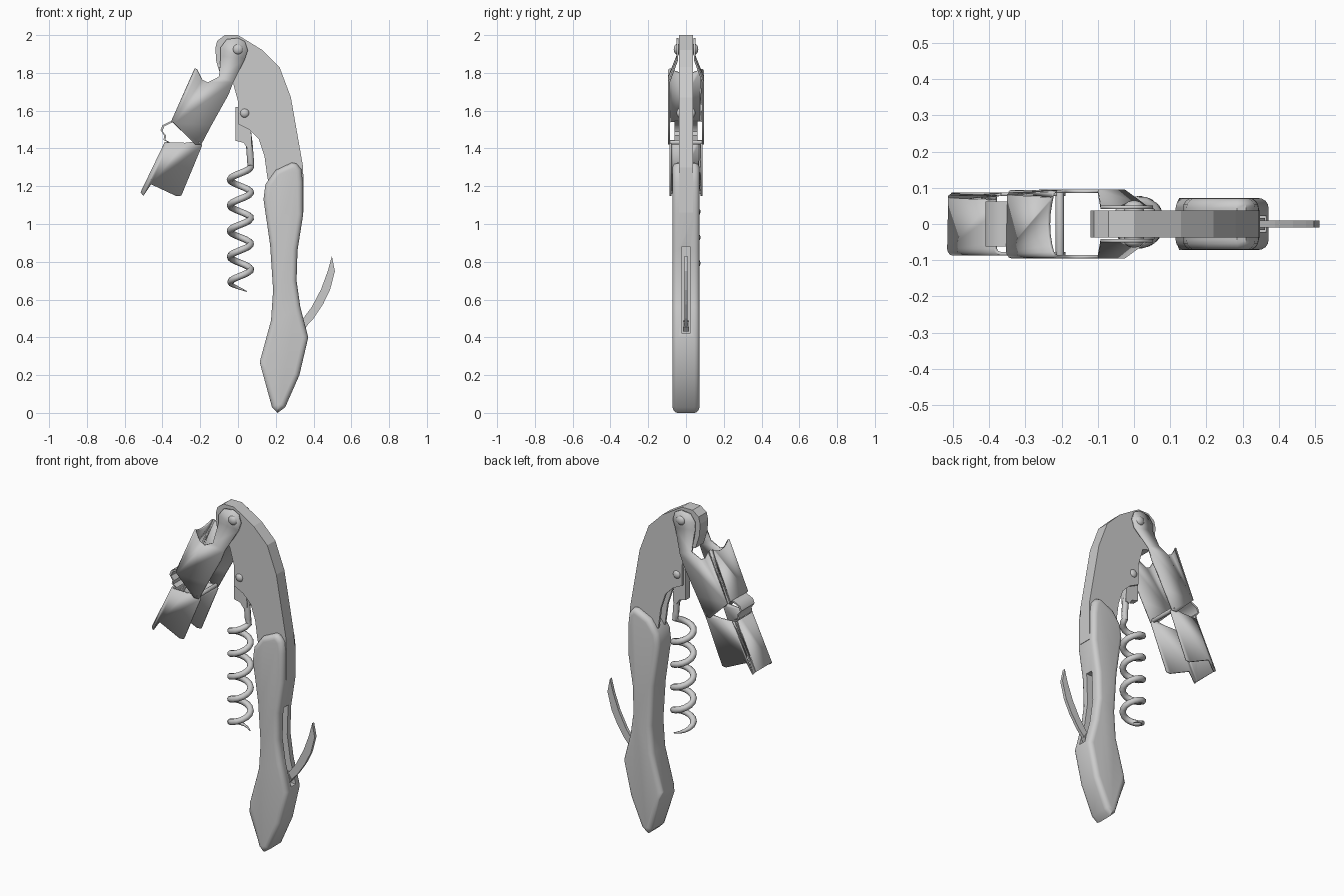
import bpy, bmesh
from math import sin, cos, pi, radians
from mathutils import Vector

if "Cube" in bpy.data.objects:
    bpy.data.objects.remove(bpy.data.objects["Cube"])


def finish(name, bm, smooth=None):
    bmesh.ops.recalc_face_normals(bm, faces=bm.faces[:])
    me = bpy.data.meshes.new(name)
    bm.to_mesh(me)
    bm.free()
    ob = bpy.data.objects.new(name, me)
    bpy.context.collection.objects.link(ob)
    if smooth:
        smooth_angle(ob, smooth)
    return ob


def activate(ob):
    bpy.ops.object.select_all(action='DESELECT')
    ob.select_set(True)
    bpy.context.view_layer.objects.active = ob


def smooth_angle(ob, deg):
    activate(ob)
    bpy.ops.object.shade_smooth_by_angle(angle=radians(deg))


def prism(name, prof, y0, y1, bevel=0, seg=3, smooth=None):
    """Extrude an (x, z) outline along y, optionally rounding both rims."""
    bm = bmesh.new()
    face = bm.faces.new([bm.verts.new((x, y0, z)) for x, z in prof])
    ext = bmesh.ops.extrude_face_region(bm, geom=[face])
    for v in ext['geom']:
        if isinstance(v, bmesh.types.BMVert):
            v.co.y = y1
    if bevel:
        rim = [e for e in bm.edges if abs(e.verts[0].co.y - e.verts[1].co.y) < 1e-5]
        bmesh.ops.bevel(bm, geom=rim, offset=bevel, segments=seg, profile=0.5, affect='EDGES')
    return finish(name, bm, smooth)


def channel(name, pts, sides, spine, dip, thick=0.01):
    """Folded sheet: mirrored side faces joined by a spine between two points."""
    bm = bmesh.new()
    R = [bm.verts.new((x, -y, z)) for x, y, z in pts]
    L = [bm.verts.new((x, y, z)) for x, y, z in pts]
    for f in sides:
        bm.faces.new([R[i] for i in f])
        bm.faces.new([L[i] for i in f])
    a, b = spine
    down = (R[b].co - R[a].co).normalized()
    mids = []
    for i in range(1, 6):
        t = i / 6
        co = R[a].co.lerp(L[a].co, t) + down * dip * (1 - (2 * t - 1) ** 2)
        mids.append(bm.verts.new(co))
    bm.faces.new([R[a]] + mids + [L[a], L[b], R[b]])
    folds = [bm.edges.get((S[a], S[b])) for S in (R, L)]
    bmesh.ops.bevel(bm, geom=folds, offset=0.014, segments=3, profile=0.5, affect='EDGES')
    ob = finish(name, bm, 35)
    mod = ob.modifiers.new("sheet", 'SOLIDIFY')
    mod.thickness = thick
    mod.offset = 0
    return ob


def rivet(name, x, z, r, y):
    bm = bmesh.new()
    bmesh.ops.create_uvsphere(bm, u_segments=16, v_segments=10, radius=1)
    for v in bm.verts:
        # long pin with domed heads on both sides
        h = v.co.z
        head = (y - 0.018) * (1 if h > 0 else -1) if abs(h) > 1e-4 else 0
        v.co = Vector((x + v.co.x * r, head + h * 0.018, z + v.co.y * r))
    return finish(name, bm, 60)


# metal body: two cheeks and a spine between them, leaving a slot for the worm
outer = [(-0.12, 1.93), (-0.11, 1.97), (-0.07, 2.0), (0.0, 2.0), (0.13, 1.92), (0.22, 1.83),
         (0.28, 1.67), (0.345, 1.3), (0.348, 1.06)]
inner = [(0.2, 1.06), (0.155, 1.25), (0.14, 1.36), (0.11, 1.45), (0.06, 1.5), (0.0, 1.53),
         (0.0, 1.65), (-0.03, 1.76), (-0.09, 1.78), (-0.115, 1.86)]
spine = [(0.26, 1.06), (0.22, 1.4), (0.16, 1.6), (0.08, 1.68), (-0.03, 1.76), (-0.09, 1.78), (-0.115, 1.86)]
for s, n in ((-1, "front"), (1, "back")):
    prism("body_cheek_" + n, outer + inner, s * 0.025, s * 0.038)
prism("body_spine", outer + spine, -0.025, 0.025)

# handle with rounded rims
handle = prism("handle", [
    (0.31, 1.32), (0.335, 1.29), (0.344, 1.22), (0.345, 1.05), (0.315, 0.86), (0.31, 0.70), (0.33, 0.56),
    (0.372, 0.40), (0.325, 0.20), (0.25, 0.03), (0.21, 0.0), (0.18, 0.03), (0.125, 0.23),
    (0.115, 0.27), (0.175, 0.49), (0.186, 0.65), (0.17, 0.89), (0.135, 1.13), (0.145, 1.21),
    (0.20, 1.285), (0.285, 1.325)], -0.072, 0.072, bevel=0.028, seg=4)

# slot for the folding blade
bm = bmesh.new()
bmesh.ops.create_cube(bm, size=1)
for v in bm.verts:
    v.co = Vector((0.36 + v.co.x * 0.2, v.co.y * 0.044, 0.65 + v.co.z * 0.46))
cutter = finish("slot_cutter", bm)
mod = handle.modifiers.new("slot", 'BOOLEAN')
mod.operation = 'DIFFERENCE'
mod.solver = 'EXACT'
mod.object = cutter
activate(handle)
bpy.ops.object.modifier_apply(modifier="slot")
bpy.data.objects.remove(cutter)
smooth_angle(handle, 35)

# curved blade and its hinge block
prism("blade", [(0.30, 0.43), (0.345, 0.44), (0.40, 0.50), (0.45, 0.575), (0.487, 0.65), (0.513, 0.75),
                (0.497, 0.83), (0.475, 0.75), (0.44, 0.655), (0.39, 0.56), (0.345, 0.50), (0.30, 0.48)],
      -0.009, 0.009)
prism("blade_hinge", [(0.28, 0.43), (0.34, 0.43), (0.362, 0.455), (0.345, 0.485), (0.28, 0.49)],
      -0.016, 0.016)

# worm mount and spiral
prism("worm_mount", [(-0.012, 1.62), (0.06, 1.62), (0.072, 1.45), (0.072, 1.41), (0.05, 1.40),
                     (0.03, 1.43), (-0.012, 1.44)], -0.02, 0.02)
path = [(0.05, 0, 1.5, 1), (0.06, 0, 1.42, 1), (0.066, 0, 1.34, 1)]
turns, per = 4.85, 14
n = int(turns * per)
for i in range(n + 1):
    t = i / n * turns
    a = -2 * pi * t
    path.append((0.013 + 0.055 * cos(a), 0.005 + 0.055 * sin(a), 1.303 - 0.136 * t,
                 min(1, 0.15 + (n - i) / 7)))
cu = bpy.data.curves.new("worm", 'CURVE')
cu.dimensions = '3D'
cu.bevel_depth = 0.018
cu.bevel_resolution = 2
cu.use_fill_caps = True
sp = cu.splines.new('POLY')
sp.points.add(len(path) - 1)
for p, (x, y, z, r) in zip(sp.points, path):
    p.co = (x, y, z, 1)
    p.radius = r
worm = bpy.data.objects.new("worm", cu)
bpy.context.collection.objects.link(worm)
activate(worm)
bpy.ops.object.convert(target='MESH')
smooth_angle(bpy.context.object, 50)

# upper lever arm: channel that narrows into ears around the body
w, e = 0.09, 0.046
channel("upper_lever", [
    (-0.222, w, 1.828), (-0.349, w, 1.543), (-0.225, w, 1.42), (-0.195, w, 1.42), (-0.138, w, 1.527),
    (-0.05, w, 1.685), (-0.025, w, 1.75), (-0.10, w, 1.78), (-0.16, w, 1.75), (-0.19, w, 1.765),
    (0.035, e, 1.87), (-0.092, e, 1.89),
    (0.052, e, 1.92), (0.037, e, 1.966), (0, e, 1.985), (-0.06, e, 1.978), (-0.092, e, 1.935)],
    [range(10), (7, 6, 10), (7, 10, 11), (11, 10, 12, 13, 14, 15, 16)], (0, 1), 0.035)

# lower lever arm
channel("lower_lever", [
    (-0.383, 0.082, 1.432), (-0.512, 0.082, 1.165), (-0.50, 0.082, 1.15), (-0.46, 0.082, 1.21),
    (-0.325, 0.082, 1.147), (-0.30, 0.082, 1.15), (-0.19, 0.082, 1.415), (-0.20, 0.082, 1.44),
    (-0.28, 0.082, 1.43)],
    [range(9)], (0, 1), 0.0)

# curled stop strip between the two arms
curl = [(-0.345, 1.548), (-0.372, 1.537), (-0.40, 1.523), (-0.41, 1.497), (-0.39, 1.468), (-0.395, 1.445), (-0.37, 1.432)]
back = [(x + 0.010, z - 0.006 * (i < 4)) for i, (x, z) in enumerate(curl)]
prism("stop_curl", curl + back[::-1], -0.062, 0.062, smooth=50)

# rivets
rivet("lever_rivet", 0.0, 1.925, 0.028, 0.065)
rivet("worm_rivet", 0.035, 1.587, 0.025, 0.05)
rivet("knuckle_rivet", -0.205, 1.432, 0.012, 0.096)
